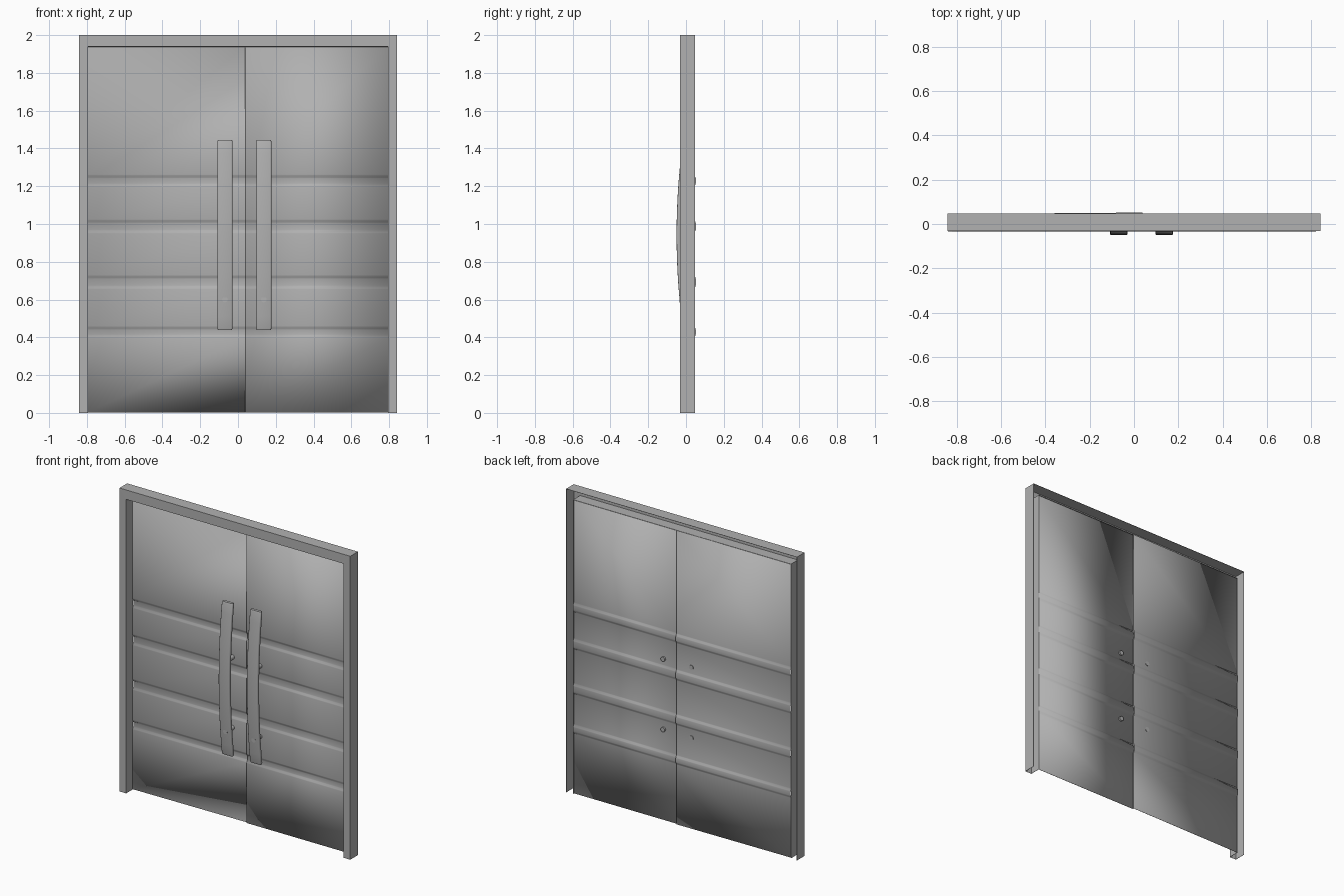
import bpy, bmesh, math

if "Cube" in bpy.data.objects:
    bpy.data.objects.remove(bpy.data.objects["Cube"])

# Dark grey finish shared by all parts
grey = bpy.data.materials.new("dark_grey")
grey.diffuse_color = (0.44, 0.44, 0.44, 1)
grey.use_nodes = True
grey.node_tree.nodes["Principled BSDF"].inputs["Base Color"].default_value = grey.diffuse_color


def make_object(name, bm, thickness=0.0):
    bmesh.ops.recalc_face_normals(bm, faces=bm.faces)
    mesh = bpy.data.meshes.new(name)
    bm.to_mesh(mesh)
    bm.free()
    mesh.materials.append(grey)
    ob = bpy.data.objects.new(name, mesh)
    bpy.context.collection.objects.link(ob)
    if thickness:
        mod = ob.modifiers.new("sheet", 'SOLIDIFY')
        mod.thickness = thickness
        mod.offset = 0
    return ob


def skin(bm, rows, closed=False):
    """Quads between consecutive rows of points; returns the vertex rows."""
    vr = [[bm.verts.new(p) for p in row] for row in rows]
    n = len(vr[0])
    for a, b in zip(vr, vr[1:]):
        for i in range(n if closed else n - 1):
            j = (i + 1) % n
            bm.faces.new((a[i], a[j], b[j], b[i]))
    return vr


def smooth(ob, angle=35):
    bpy.ops.object.select_all(action='DESELECT')
    ob.select_set(True)
    bpy.context.view_layer.objects.active = ob
    bpy.ops.object.shade_smooth_by_angle(angle=math.radians(angle))


# Frame: folded channel, open at the back, running up, across and down
bm = bmesh.new()
rows = []
for side, head, y in [(0, 0, 0.047), (0, 0, -0.032), (0.047, 0.061, -0.032), (0.047, 0.061, 0.041)]:
    x, z = 0.841 - side, 2 - head
    rows.append([(-x, y, 0), (-x, y, z), (x, y, z), (x, y, 0)])
skin(bm, rows)
make_object("door_frame", bm, 0.002)

# Leaves: pressed sheets whose soft front grooves stand out as ridges behind
BANDS = [(0.395, 0.46), (0.655, 0.73), (0.95, 1.025), (1.195, 1.262)]
STEP = [(0, 0), (0.005, 0.001), (0.015, 0.007), (0.020, 0.008)]
profile = [(0.002, 0)]
for lo, hi in BANDS:
    profile += [(lo + s, d) for s, d in STEP]
    profile += [(hi - s, d) for s, d in reversed(STEP)]
profile.append((1.939, 0))


def leaf(name, xa, ya, xb, yb, lip=None):
    bm = bmesh.new()
    rows = [[(xa, ya + d, z) for z, d in profile], [(xb, yb + d, z) for z, d in profile]]
    if lip is not None:
        rows.append([(xb, lip + d, z) for z, d in profile])
    skin(bm, rows)
    smooth(make_object(name, bm, 0.002))


leaf("left_leaf", -0.794, 0.036, 0.038, 0.043, lip=0.036)
leaf("right_leaf", 0.039, 0.035, 0.794, 0.035)


# Handles: bowed flat bars with rounded edges
def handle(name, cx):
    bm = bmesh.new()
    w, t, r = 0.04, 0.022, 0.007
    section = []
    for sx, sy, a0 in [(1, 1, 0), (-1, 1, 90), (-1, -1, 180), (1, -1, 270)]:
        for k in range(4):
            a = math.radians(a0 + 30 * k)
            section.append((sx * (w - r) + r * math.cos(a),
                            sy * (t / 2 - r) + r * math.sin(a)))
    rows = []
    stations = [-0.504, -0.501] + [-0.494 + 0.988 * i / 16 for i in range(17)] + [0.501, 0.504]
    for s in stations:
        k = 1 - max(0, abs(s) - 0.494) * 14   # rounded ends
        yc = -0.05 + t / 2 + 0.135 * s * s
        rows.append([(cx + px * (0.5 + 0.5 * k), yc + py * k, 0.942 + s) for px, py in section])
    vr = skin(bm, rows, closed=True)
    bm.faces.new(vr[0])
    bm.faces.new(vr[-1])
    smooth(make_object(name, bm))


# Posts passing through the leaves behind each handle
def post(name, cx, z, y1):
    y0 = -0.035
    bpy.ops.mesh.primitive_cylinder_add(vertices=16, radius=0.015, depth=y1 - y0,
                                        location=(cx, (y0 + y1) / 2, z),
                                        rotation=(math.pi / 2, 0, 0))
    ob = bpy.context.object
    ob.name = name
    ob.data.materials.append(grey)
    smooth(ob)


for side, cx, back in (("left", -0.069, 0.046), ("right", 0.137, 0.047)):
    handle(side + "_handle", cx)
    for level, z in (("lower", 0.60), ("upper", 1.065)):
        post(f"{side}_{level}_handle_post", cx, z, back)
